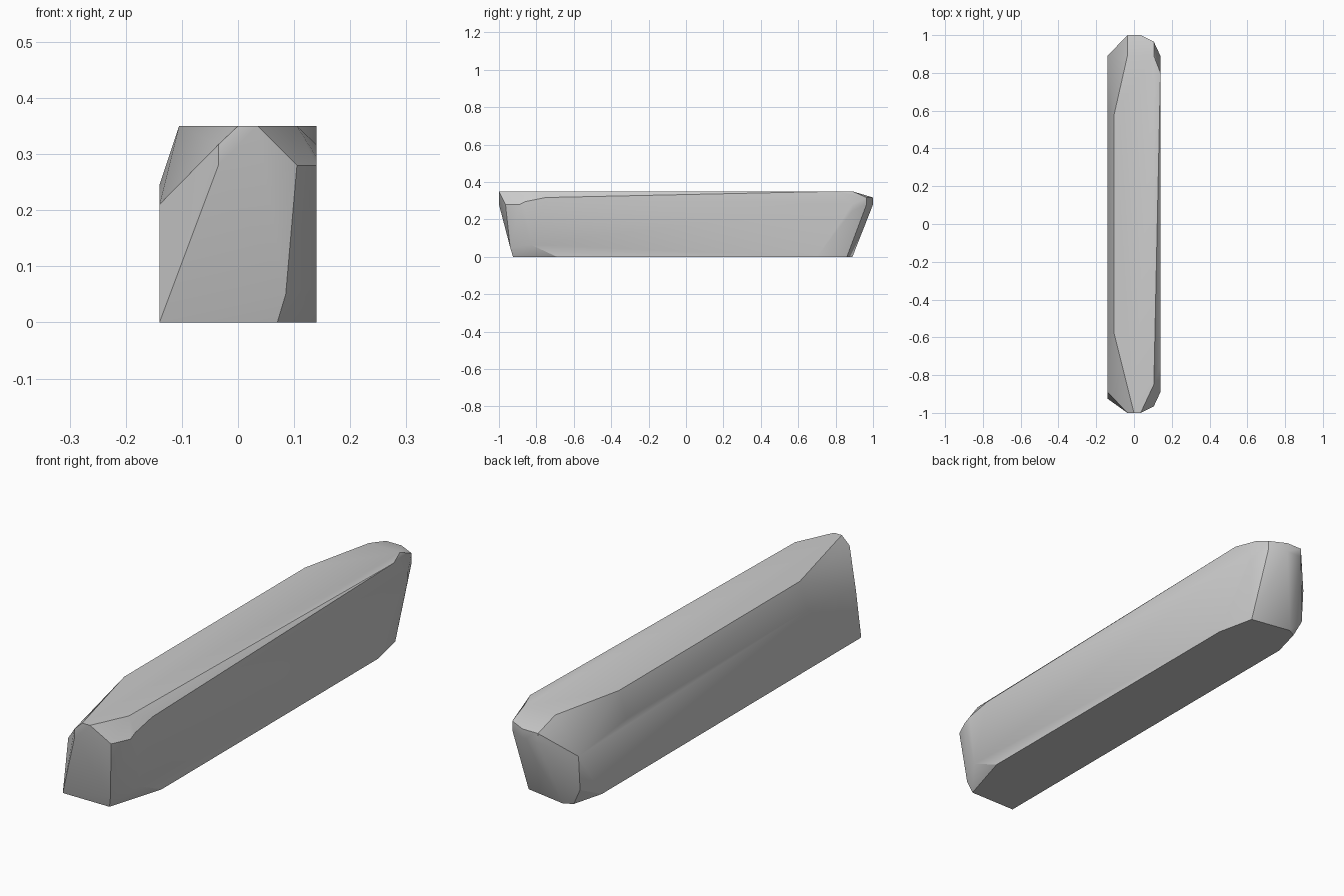
import bpy
import bmesh
import math

default_cube = bpy.data.objects.get("Cube")
if default_cube:
    bpy.data.objects.remove(default_cube, do_unlink=True)

# Shared widths and levels of the block
side, inner, nose, mid = 0.14, 0.105, 0.035, 0.0
top, brow, lip, shoulder, base = 0.35, 0.317, 0.28, 0.21, 0.0
front, back = -1.0, 1.0
front_foot, back_foot = -0.925, 0.89


def make_material(name, value):
    material = bpy.data.materials.new(name)
    material.use_nodes = True
    color = (value, value, value, 1.0)
    material.diffuse_color = color
    material.node_tree.nodes["Principled BSDF"].inputs["Base Color"].default_value = color
    return material


def hull_object(name, corners, material):
    """Wrap the corners in a faceted convex solid."""
    mesh = bpy.data.meshes.new(name)
    bm = bmesh.new()
    for corner in corners:
        bm.verts.new(corner)
    result = bmesh.ops.convex_hull(bm, input=bm.verts[:])
    unused = {v for v in result["geom_interior"] + result["geom_unused"]
              if isinstance(v, bmesh.types.BMVert) and v.is_valid}
    bmesh.ops.delete(bm, geom=list(unused), context="VERTS")
    # Merge flat neighbours into single large facets
    bmesh.ops.dissolve_limit(bm, angle_limit=math.radians(1),
                             verts=bm.verts[:], edges=bm.edges[:])
    bmesh.ops.recalc_face_normals(bm, faces=bm.faces[:])
    bm.to_mesh(mesh)
    bm.free()
    mesh.materials.append(material)
    obj = bpy.data.objects.new(name, mesh)
    bpy.context.collection.objects.link(obj)
    return obj


# Flat top
top_outline = [(x, y, top) for x, y in (
    (mid, front), (nose, front), (inner, -0.85), (side, 0.8), (inner, back_foot),
    (-nose, back_foot), (-inner, 0.58), (-inner, -0.58))]

# Flat underside
base_outline = [(x, y, base) for x, y in (
    (-side, front_foot), (0.07, front_foot), (side, -0.69), (side, 0.7),
    (inner, 0.86), (-0.07, back_foot), (-inner, 0.87), (-side, 0.74))]

# Front end, overhanging the foot
front_end = [
    (-nose, front, brow), (-nose, front, lip), (inner, -0.965, lip),
    (0.085, -0.94, 0.05), (-side, -0.89, shoulder)]

# Back end, overhanging the foot
back_end = [(x, back, z) for x in (-nose, nose) for z in (lip, brow)]
back_end += [(inner, 0.965, z) for z in (lip, brow)]

# Long flanks
left_flank = [
    (side, -0.75, brow), (side, -0.86, 0.295), (side, -0.89, lip),
    (side, -0.83, 0.065), (side, back_foot, lip), (side, back_foot, 0.245)]
right_flank = [
    (-side, 0.88, 0.07), (-side, back_foot, shoulder),
    (-side, 0.58, 0.245), (-side, -0.58, 0.245)]

stone = make_material("grey stone", 0.6)
block = hull_object("stone_block",
                    top_outline + base_outline + front_end + back_end
                    + left_flank + right_flank, stone)

bpy.ops.object.select_all(action="DESELECT")
block.select_set(True)
bpy.context.view_layer.objects.active = block
bpy.ops.object.shade_smooth_by_angle(angle=math.radians(30))
